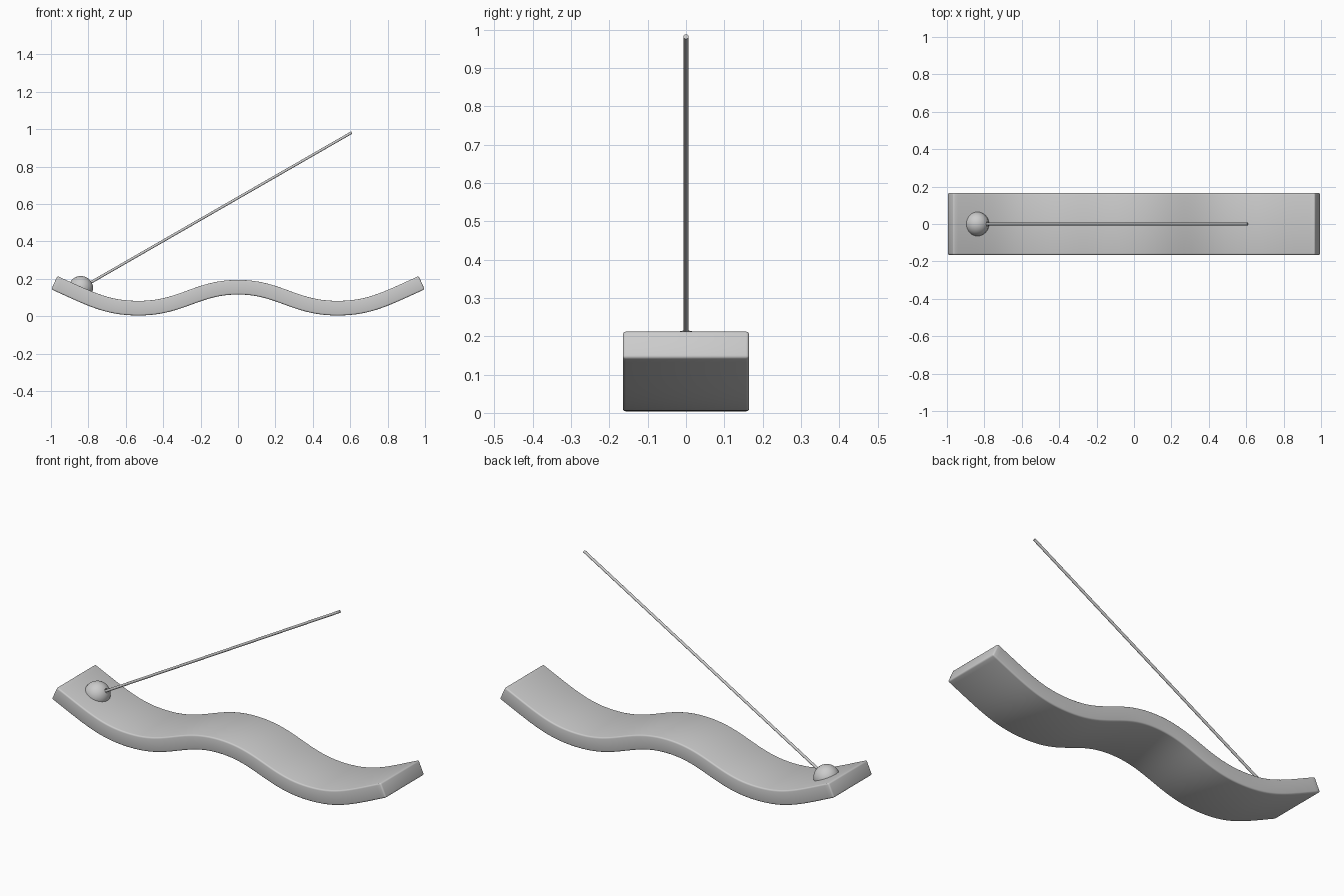
import bpy
import bmesh
import math
from mathutils import Vector
from mathutils.geometry import interpolate_bezier

cube = bpy.data.objects.get("Cube")
if cube:
    bpy.data.objects.remove(cube, do_unlink=True)

GREY = (0.6, 0.6, 0.6, 1)
mat = bpy.data.materials.new("plain grey")
mat.use_nodes = True
mat.diffuse_color = GREY
mat.node_tree.nodes["Principled BSDF"].inputs["Base Color"].default_value = GREY


def finish(ob, name, angle=35):
    ob.name = name
    ob.data.materials.clear()
    ob.data.materials.append(mat)
    bpy.ops.object.select_all(action="DESELECT")
    ob.select_set(True)
    bpy.context.view_layer.objects.active = ob
    bpy.ops.object.shade_smooth_by_angle(angle=math.radians(angle))


def rod(start, end, radius, sides=24):
    axis = end - start
    bpy.ops.mesh.primitive_cylinder_add(
        vertices=sides, radius=radius, depth=axis.length,
        location=(start + end) / 2,
        rotation=axis.to_track_quat("Z", "Y").to_euler())
    return bpy.context.object


# Wavy tray: one half of the centre line, mirrored, then thickened
THICK, HALF_WIDTH = 0.078, 0.165
crest, trough, tip = Vector((0, 0, 0.155)), Vector((0.53, 0, 0.043)), Vector((0.982, 0, 0.179))
half = interpolate_bezier(crest, crest + Vector((0.22, 0, 0)), trough - Vector((0.23, 0, 0)), trough, 24)
half += interpolate_bezier(trough, trough + Vector((0.17, 0, 0)), tip - Vector((0.2, 0, 0.09)), tip, 24)[1:]
line = [Vector((-p.x, 0, p.z)) for p in reversed(half[1:])] + half

upper, lower = [], []
for i, p in enumerate(line):
    tangent = (line[min(i + 1, len(line) - 1)] - line[max(i - 1, 0)]).normalized()
    normal = Vector((-tangent.z, 0, tangent.x)) * THICK / 2
    upper.append(p + normal)
    lower.append(p - normal)

bm = bmesh.new()
rings = []
for u, l in zip(upper, lower):
    corners = [(u, -1), (u, 1), (l, 1), (l, -1)]
    rings.append([bm.verts.new((c.x, s * HALF_WIDTH, c.z)) for c, s in corners])
for a, b in zip(rings, rings[1:]):
    for k in range(4):
        n = (k + 1) % 4
        bm.faces.new((a[k], a[n], b[n], b[k]))
bm.faces.new(rings[0])
bm.faces.new(rings[-1])
bmesh.ops.recalc_face_normals(bm, faces=bm.faces)
edges = [e for e in bm.edges if e.calc_face_angle() > math.radians(60)]
bmesh.ops.bevel(bm, geom=edges, offset=0.008, segments=3, profile=0.5, affect="EDGES")
mesh = bpy.data.meshes.new("wavy_tray")
bm.to_mesh(mesh)
bm.free()
tray = bpy.data.objects.new("wavy_tray", mesh)
bpy.context.collection.objects.link(tray)
finish(tray, "wavy_tray")

# Ball holder with a socket drilled along the stick direction
centre = Vector((-0.84, 0, 0.15))
stick_end = Vector((0.608, 0, 0.982))
direction = (stick_end - centre).normalized()
bpy.ops.mesh.primitive_uv_sphere_add(segments=48, ring_count=24, radius=0.065, location=centre)
ball = bpy.context.object
socket = rod(centre + direction * 0.03, centre + direction * 0.1, 0.011)
drill = ball.modifiers.new("socket", "BOOLEAN")
drill.operation = "DIFFERENCE"
drill.object = socket
bpy.context.view_layer.objects.active = ball
bpy.ops.object.modifier_apply(modifier=drill.name)
bpy.data.objects.remove(socket, do_unlink=True)
finish(ball, "ball_holder")

# Thin leaning stick
stick = rod(centre + direction * 0.02, stick_end, 0.007)
finish(stick, "stick")
